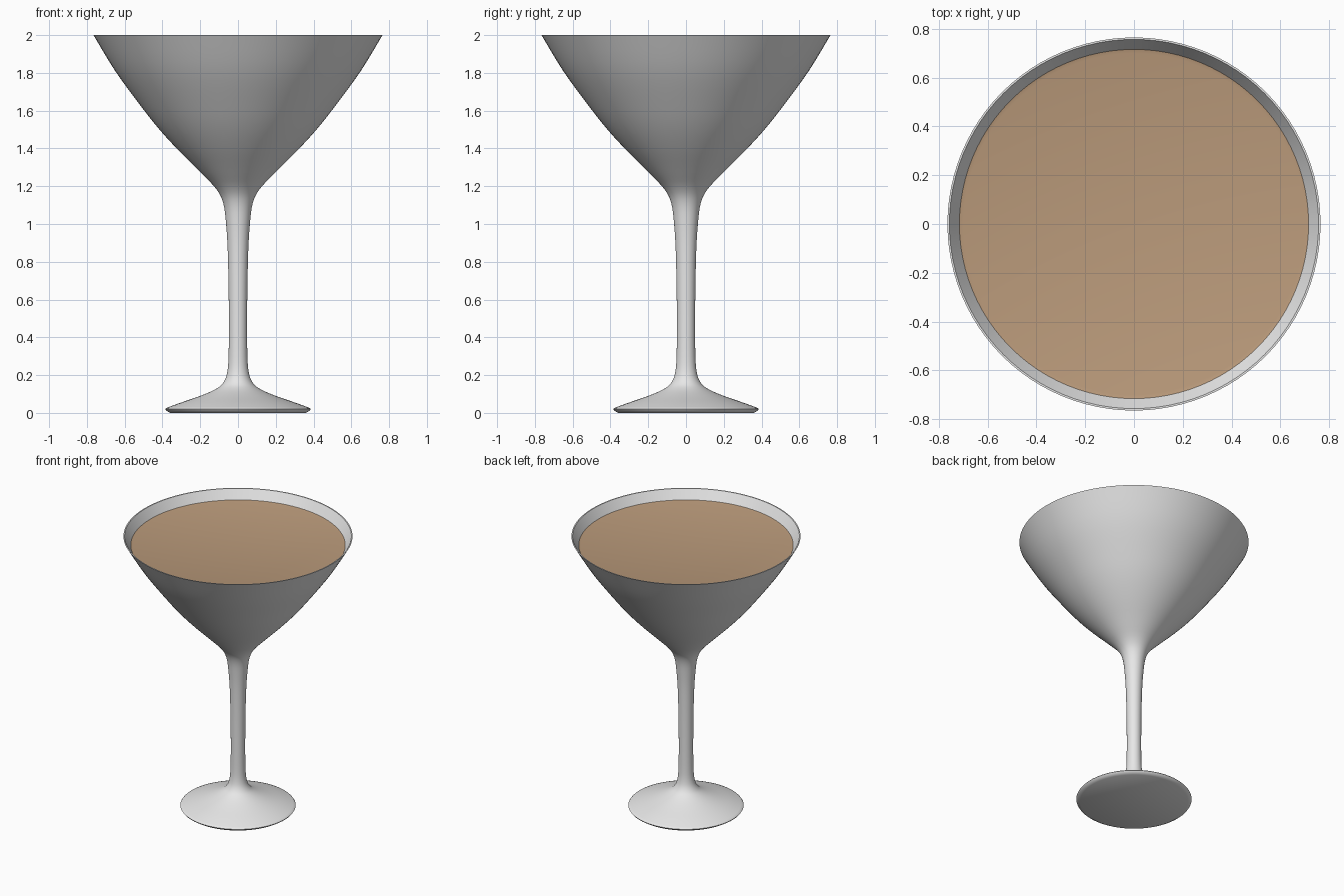
import bpy, bmesh, math

if "Cube" in bpy.data.objects:
    bpy.data.objects.remove(bpy.data.objects["Cube"])

SEG = 96


def material(name, rgb):
    m = bpy.data.materials.new(name)
    m.diffuse_color = (*rgb, 1)
    m.use_nodes = True
    m.node_tree.nodes["Principled BSDF"].inputs["Base Color"].default_value = m.diffuse_color
    return m


def smooth(pts, sub=4):
    """Catmull-Rom refinement of a short (radius, height) profile."""
    out = []
    for i in range(len(pts) - 1):
        p0, p1, p2 = pts[max(i - 1, 0)], pts[i], pts[i + 1]
        p3 = pts[min(i + 2, len(pts) - 1)]
        for k in range(sub):
            t = k / sub
            out.append(tuple(0.5 * (2 * b + (c - a) * t + (2 * a - 5 * b + 4 * c - d) * t * t
                                    + (3 * b - a - 3 * c + d) * t ** 3)
                             for a, b, c, d in zip(p0, p1, p2, p3)))
    return out + [pts[-1]]


def lathe(name, profile, mat):
    """Spin a profile that starts and ends on the axis."""
    bm = bmesh.new()
    rings = []
    for r, z in profile:
        if r < 1e-5:
            rings.append([bm.verts.new((0, 0, z))])
        else:
            rings.append([bm.verts.new((r * math.cos(2 * math.pi * i / SEG),
                                        r * math.sin(2 * math.pi * i / SEG), z)) for i in range(SEG)])
    for a, b in zip(rings, rings[1:]):
        for i in range(SEG):
            j = (i + 1) % SEG
            if len(a) == 1:
                bm.faces.new((a[0], b[j], b[i]))
            elif len(b) == 1:
                bm.faces.new((a[i], a[j], b[0]))
            else:
                bm.faces.new((a[i], a[j], b[j], b[i]))
    bmesh.ops.recalc_face_normals(bm, faces=bm.faces)
    me = bpy.data.meshes.new(name)
    bm.to_mesh(me)
    bm.free()
    me.materials.append(mat)
    ob = bpy.data.objects.new(name, me)
    bpy.context.collection.objects.link(ob)
    bpy.context.view_layer.objects.active = ob
    ob.select_set(True)
    bpy.ops.object.shade_smooth_by_angle(angle=math.radians(40))
    ob.select_set(False)
    return ob


glass_mat = material("pale glass", (0.8, 0.8, 0.8))
drink_mat = material("creamy brown drink", (0.5, 0.33, 0.2))

# Glass: underside, foot, stem, outer bowl, rim, inner bowl
foot_edge = [(0, 0.0), (0.36, 0.0), (0.38, 0.012), (0.385, 0.02)]
outer = smooth([(0.38, 0.026), (0.31, 0.052), (0.2, 0.09), (0.12, 0.125), (0.078, 0.16),
                (0.056, 0.22), (0.049, 0.34), (0.049, 0.6), (0.054, 0.85), (0.063, 1.0),
                (0.078, 1.11), (0.115, 1.185), (0.2, 1.275), (0.32, 1.395), (0.42, 1.505),
                (0.515, 1.625), (0.65, 1.81), (0.765, 2.0)])
inner = smooth([(0.757, 2.0), (0.64, 1.81), (0.505, 1.63), (0.41, 1.515), (0.31, 1.41),
                (0.19, 1.29), (0.1, 1.21), (0, 1.19)])
lathe("cocktail_glass", foot_edge + outer + inner, glass_mat)

# Drink: fills the bowl just inside the wall
drink = smooth([(0, 1.2), (0.095, 1.22), (0.185, 1.3), (0.305, 1.42), (0.405, 1.525),
                (0.5, 1.64), (0.635, 1.82), (0.706, 1.924)])
lathe("drink", drink + [(0.712, 1.931), (0.716, 1.934), (0.70, 1.93), (0, 1.93)], drink_mat)
